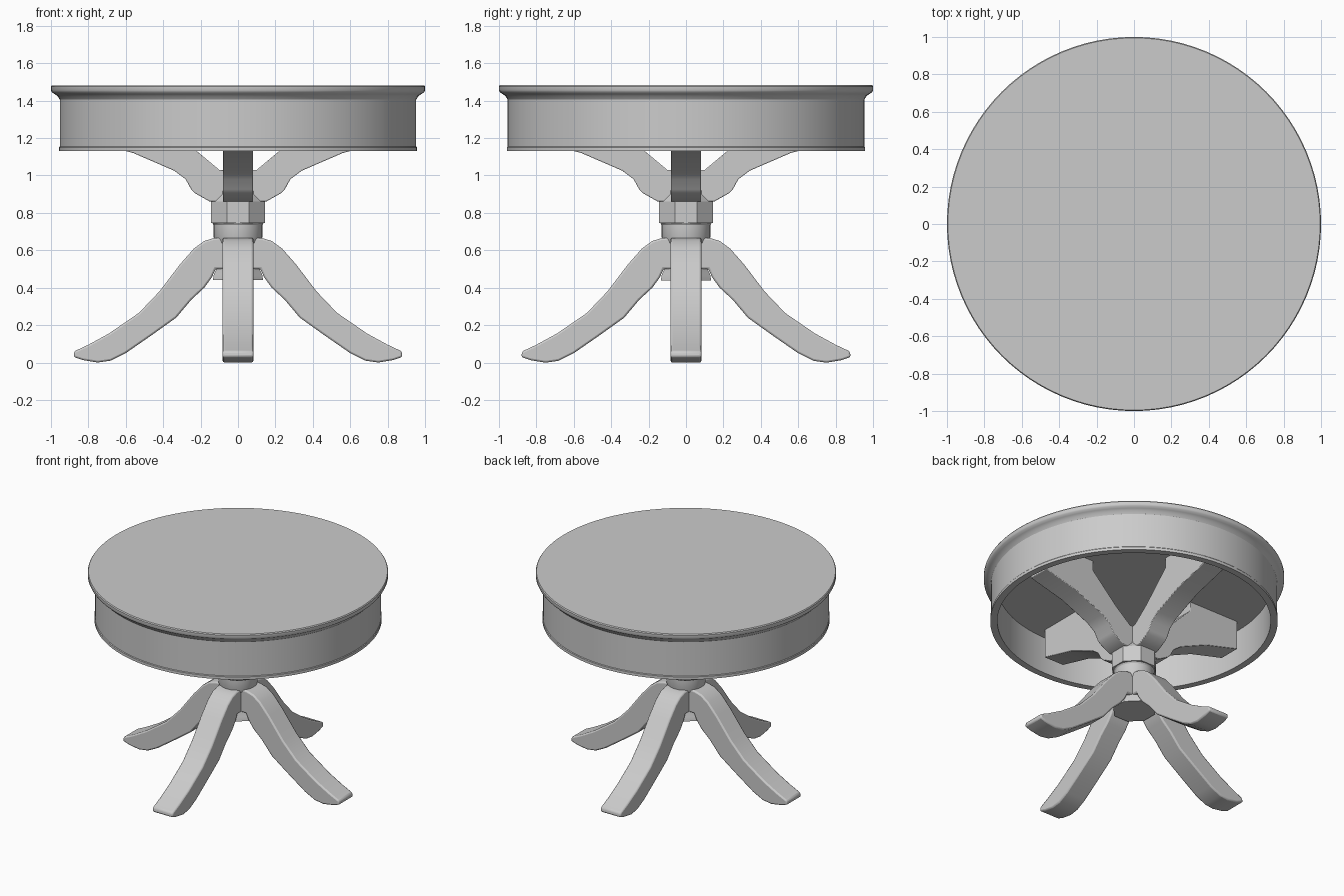
import bpy, bmesh
from math import cos, sin, pi, radians

if "Cube" in bpy.data.objects:
    bpy.data.objects.remove(bpy.data.objects["Cube"])


def finish(name, bm, angle=30):
    bmesh.ops.recalc_face_normals(bm, faces=bm.faces)
    mesh = bpy.data.meshes.new(name)
    bm.to_mesh(mesh)
    bm.free()
    ob = bpy.data.objects.new(name, mesh)
    bpy.context.collection.objects.link(ob)
    bpy.ops.object.select_all(action='DESELECT')
    ob.select_set(True)
    bpy.context.view_layer.objects.active = ob
    bpy.ops.object.shade_smooth_by_angle(angle=radians(angle))
    return ob


def lathe(name, profile, sides, closed=False, turn=0.0):
    """Revolve (radius, z) points; open profiles get capped ends."""
    bm = bmesh.new()
    rings = [[bm.verts.new((r * cos(turn + 2 * pi * i / sides),
                            r * sin(turn + 2 * pi * i / sides), z))
              for i in range(sides)] for r, z in profile]
    pairs = list(zip(rings, rings[1:]))
    if closed:
        pairs.append((rings[-1], rings[0]))
    for a, b in pairs:
        for i in range(sides):
            j = (i + 1) % sides
            bm.faces.new((a[i], a[j], b[j], b[i]))
    if not closed:
        bm.faces.new(rings[0])
        bm.faces.new(rings[-1])
    return finish(name, bm)


def spoke(name, profile, width, angle, bevel):
    """Extrude a (radius, z) side profile and turn it around the column."""
    bm = bmesh.new()
    face = bm.faces.new([bm.verts.new((r, -width / 2, z)) for r, z in profile])
    new = bmesh.ops.extrude_face_region(bm, geom=[face])['geom']
    bmesh.ops.translate(bm, vec=(0, width, 0),
                        verts=[v for v in new if isinstance(v, bmesh.types.BMVert)])
    ob = finish(name, bm)
    ob.rotation_euler.z = angle
    mod = ob.modifiers.new("edge_rounding", 'BEVEL')
    mod.width = bevel
    mod.segments = 2
    mod.angle_limit = radians(50)
    return ob


# Round top with moulded rim
lathe("table_top", [(0.95, 1.40), (0.965, 1.425), (0.98, 1.435), (0.995, 1.445),
                    (1.0, 1.455), (1.0, 1.475), (0.995, 1.482)], 96)

# Hollow apron with a fine bead at its lower edge
lathe("apron", [(0.91, 1.13), (0.957, 1.13), (0.957, 1.15), (0.953, 1.155),
                (0.953, 1.42), (0.91, 1.42)], 96, closed=True)

# Central column: tapered block, collar, lower block
lathe("upper_column", [(0.155, 0.745), (0.155, 0.86), (0.125, 0.90), (0.115, 1.03)],
      8, turn=pi / 8)
lathe("collar", [(0.12, 0.64), (0.13, 0.67), (0.13, 0.735), (0.14, 0.75)], 32)
lathe("lower_column", [(0.145, 0.44), (0.14, 0.47), (0.125, 0.50), (0.125, 0.66)],
      8, turn=pi / 8)

# Curved legs and top-support arms, one of each on every axis
LEG = [(0.05, 0.67), (0.13, 0.665), (0.18, 0.65), (0.235, 0.61), (0.31, 0.525),
       (0.42, 0.38), (0.53, 0.265), (0.69, 0.155), (0.80, 0.095), (0.875, 0.06),
       (0.88, 0.03), (0.83, 0.013), (0.75, 0.0), (0.68, 0.01), (0.60, 0.05),
       (0.47, 0.14), (0.33, 0.24), (0.25, 0.335), (0.18, 0.40), (0.14, 0.455),
       (0.12, 0.50), (0.05, 0.50)]
ARM = [(0.04, 0.86), (0.15, 0.86), (0.23, 0.905), (0.25, 0.925), (0.28, 0.98),
       (0.34, 1.025), (0.56, 1.12), (0.83, 1.19), (0.83, 1.405), (0.42, 1.405),
       (0.42, 1.33), (0.22, 1.13), (0.10, 1.03), (0.04, 1.03)]
for i, side in enumerate(("right", "back", "left", "front")):
    spoke(side + "_leg", LEG, 0.165, i * pi / 2, 0.01)
    spoke(side + "_support_arm", ARM, 0.16, i * pi / 2, 0.004)
